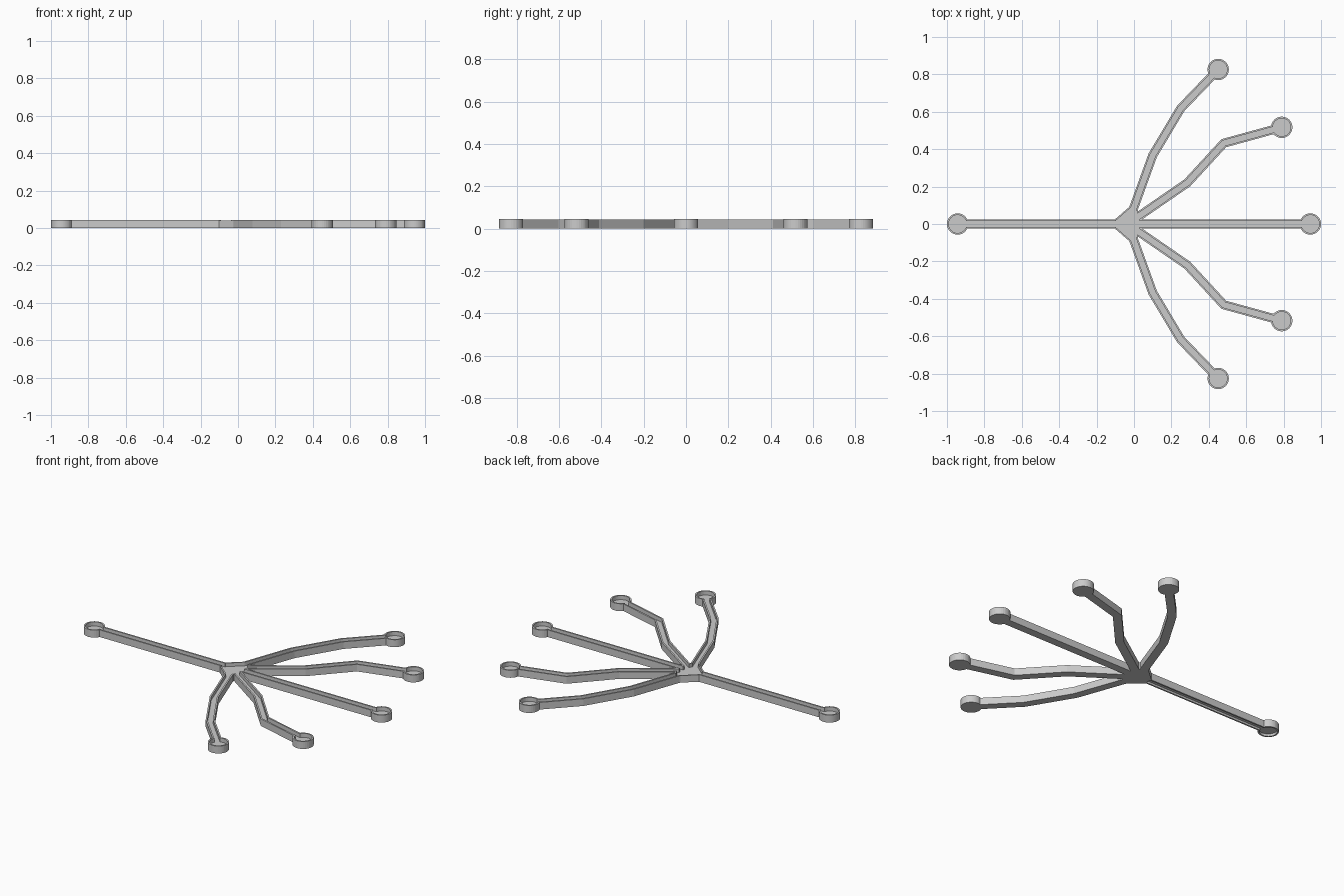
import bpy, bmesh, math
from mathutils import Vector

if "Cube" in bpy.data.objects:
    bpy.data.objects.remove(bpy.data.objects["Cube"])

R, W, WALL = 0.057, 0.048, 0.009      # cup radius, channel width, wall thickness
TOP, FLOOR = 0.042, 0.02

# Centre lines of the channels, each ending in a cup
TRUNK = [(0, 0), (-0.943, 0)]
MIDDLE = [(0, 0), (0.943, 0)]
INNER = [(-0.02, 0.01), (0.285, 0.22), (0.48, 0.432), (0.79, 0.517)]
OUTER = [(-0.03, 0.03), (0.0, 0.09), (0.1, 0.367), (0.25, 0.618), (0.45, 0.826)]
HUB = [(-0.105, -0.022), (-0.015, -0.1), (0.015, -0.09), (0.035, -0.035),
       (0.035, 0.035), (0.015, 0.09), (-0.015, 0.1), (-0.105, 0.022)]


def flip(path):
    return [(x, -y) for x, y in path]


def prism(bm, pts, z0, z1):
    area = sum(a[0] * b[1] - b[0] * a[1] for a, b in zip(pts, pts[1:] + pts[:1]))
    if area < 0:
        pts = pts[::-1]
    lo = [bm.verts.new((p[0], p[1], z0)) for p in pts]
    hi = [bm.verts.new((p[0], p[1], z1)) for p in pts]
    bm.faces.new(lo[::-1])
    bm.faces.new(hi)
    n = len(pts)
    for i in range(n):
        j = (i + 1) % n
        bm.faces.new((lo[i], lo[j], hi[j], hi[i]))


def strip(path, width):
    """Outline of a mitred band along a path."""
    p = [Vector(q) for q in path]
    d = [(b - a).normalized() for a, b in zip(p, p[1:])]
    left, right = [], []
    for i, q in enumerate(p):
        a, b = d[max(i - 1, 0)], d[min(i, len(d) - 1)]
        t = (a + b).normalized()
        off = Vector((-t.y, t.x)) * (width / 2 / t.dot(a))
        left.append(tuple(q + off))
        right.append(tuple(q - off))
    return left + right[::-1]


def circle(c, r, n=32):
    return [(c[0] + r * math.cos(2 * math.pi * i / n),
             c[1] + r * math.sin(2 * math.pi * i / n)) for i in range(n)]


def network(name, paths, inset, z0, z1, hub=True):
    """Channels, cups and hub as overlapping closed prisms."""
    bm = bmesh.new()
    for path in paths:
        prism(bm, strip(path, W - 2 * inset), z0, z1)
        prism(bm, circle(path[-1], R - inset), z0, z1 + 0.002)
    if hub:
        s = 1 - inset * 12
        prism(bm, [(-0.02 + (x + 0.02) * s, y * s) for x, y in HUB], z0, z1 - 0.001)
    me = bpy.data.meshes.new(name)
    bm.to_mesh(me)
    bm.free()
    ob = bpy.data.objects.new(name, me)
    bpy.context.collection.objects.link(ob)
    return ob


def cut(ob, cutter):
    m = ob.modifiers.new("cut", 'BOOLEAN')
    m.operation, m.solver, m.use_self, m.object = 'DIFFERENCE', 'EXACT', True, cutter
    bpy.context.view_layer.objects.active = ob
    bpy.ops.object.modifier_apply(modifier=m.name)
    bpy.data.objects.remove(cutter)


paths = [TRUNK, MIDDLE, INNER, flip(INNER), OUTER, flip(OUTER)]

# Solid branching tray, then hollow out channels and cups from above
tray = network("branching_channel_tray", paths, 0, 0, TOP)
cut(tray, network("channel_cutter", paths, WALL, FLOOR, 0.06))

# The trunk and its cup are also hollow underneath
cut(tray, network("underside_cutter", [[(-0.1, 0), TRUNK[1]]], WALL,
                  -0.02, FLOOR - 0.008, hub=False))
